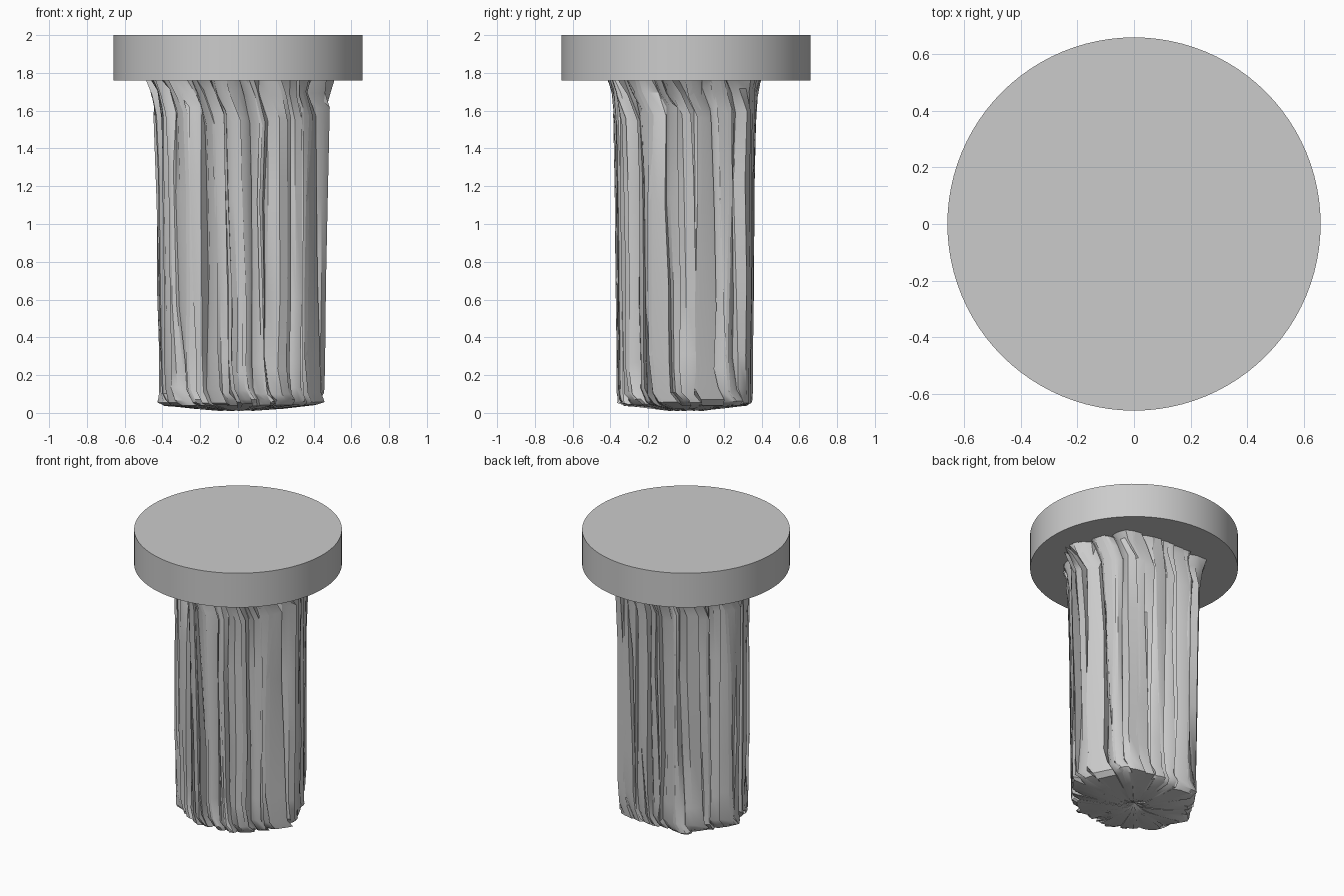
import bpy, bmesh, math, random
from mathutils import Vector

if "Cube" in bpy.data.objects:
    bpy.data.objects.remove(bpy.data.objects["Cube"])

random.seed(11)

grey = bpy.data.materials.new("plain_grey")
grey.diffuse_color = (0.6, 0.6, 0.6, 1)
grey.use_nodes = True
grey.node_tree.nodes["Principled BSDF"].inputs["Base Color"].default_value = grey.diffuse_color

# Round top slab
bpy.ops.mesh.primitive_cylinder_add(vertices=96, radius=0.66, depth=0.24, location=(0, 0, 1.88))
slab = bpy.context.object
slab.name = "round_top"
slab.data.materials.append(grey)
bpy.ops.object.shade_smooth_by_angle(angle=math.radians(30))

# Plan outline of the pleated column
OUTLINE = [Vector(p) for p in [(.475, -.05), (.315, .325), (.08, .36), (-.25, .355), (-.44, .03),
                               (-.35, -.21), (-.08, -.375), (.24, -.35)]]


def outline_radius(angle):
    """Distance from the axis to the outline in one direction."""
    d = Vector((math.cos(angle), math.sin(angle)))
    best = 0.4
    for i, a in enumerate(OUTLINE):
        e = OUTLINE[(i + 1) % len(OUTLINE)] - a
        det = d.x * e.y - d.y * e.x
        if abs(det) < 1e-6:
            continue
        t = (a.x * e.y - a.y * e.x) / det
        u = (a.x * d.y - a.y * d.x) / det
        if t > 0 and -1e-6 <= u <= 1 + 1e-6:
            best = t
    return best


# Rows of the column: height, outline scale, height jitter, twist, fold depth factor
ROWS = [(1.765, 1.11, 0, -.16, .8), (1.70, 1.055, .03, -.11, 1), (1.57, 1.03, .05, 0, 1),
        (1.2, 1.01, .10, .01, 1), (.62, 1.0, .10, .03, 1), (.28, .985, .06, .04, 1),
        (.115, .985, .02, .06, .9), (.062, .975, .012, .15, .9), (.042, .90, .006, .18, .6),
        (.026, .55, .004, .18, .4), (.014, .25, .004, .18, .4), (.024, .12, .008, .18, .4)]
PLEATS = 44
step = 2 * math.pi / PLEATS

# Each pleat has its own width, lean and depth, which wander down the cloth
starts = [(k + random.uniform(-.3, .3)) * step for k in range(PLEATS)]
depths = [random.uniform(.01, .05) for _ in range(PLEATS)]
shifts = [0.0] * PLEATS
leans = [random.random() < .65 for _ in range(PLEATS)]

bm = bmesh.new()
rings = []
for z, scale, jitter, twist, fold in ROWS:
    if z > .1:
        depths = [min(.065, max(.002, d + random.uniform(-.03, .03))) for d in depths]
        shifts = [max(-.45, min(.45, s + random.uniform(-.35, .35))) for s in shifts]
    pos = [a + s * step for a, s in zip(starts, shifts)]
    ring = []
    for k in range(PLEATS):
        a0 = pos[k]
        a1 = pos[(k + 1) % PLEATS] + (2 * math.pi if k == PLEATS - 1 else 0)
        w = max(a1 - a0, .3 * step)
        dz = random.uniform(-jitter, jitter)
        # inner fold, rising face, overhanging lip; some pleats lean the other way
        shape = ((.02, 1.0), (.5, .3), (1.2, 0)) if leans[k] else ((-.15, 0), (.5, .3), (.98, 1.0))
        for f, inset in shape:
            a = a0 + f * w
            r = (outline_radius(a + twist) - inset * fold * depths[k]) * scale
            a += twist
            ring.append(bm.verts.new((r * math.cos(a), r * math.sin(a), max(0, z + dz))))
    rings.append(ring)

# Skin between the rows, then close the underside
n = PLEATS * 3
for upper, lower in zip(rings, rings[1:]):
    for i in range(n):
        j = (i + 1) % n
        bm.faces.new((upper[i], lower[i], lower[j], upper[j]))
tip = bm.verts.new((0, 0, .04))
for i in range(n):
    bm.faces.new((rings[-1][(i + 1) % n], rings[-1][i], tip))

mesh = bpy.data.meshes.new("pleated_column")
bm.to_mesh(mesh)
bm.free()
mesh.materials.append(grey)
column = bpy.data.objects.new("pleated_column", mesh)
bpy.context.collection.objects.link(column)

# Soft faces with sharp creases
bpy.ops.object.select_all(action='DESELECT')
column.select_set(True)
bpy.context.view_layer.objects.active = column
bpy.ops.object.shade_smooth_by_angle(angle=math.radians(35))
